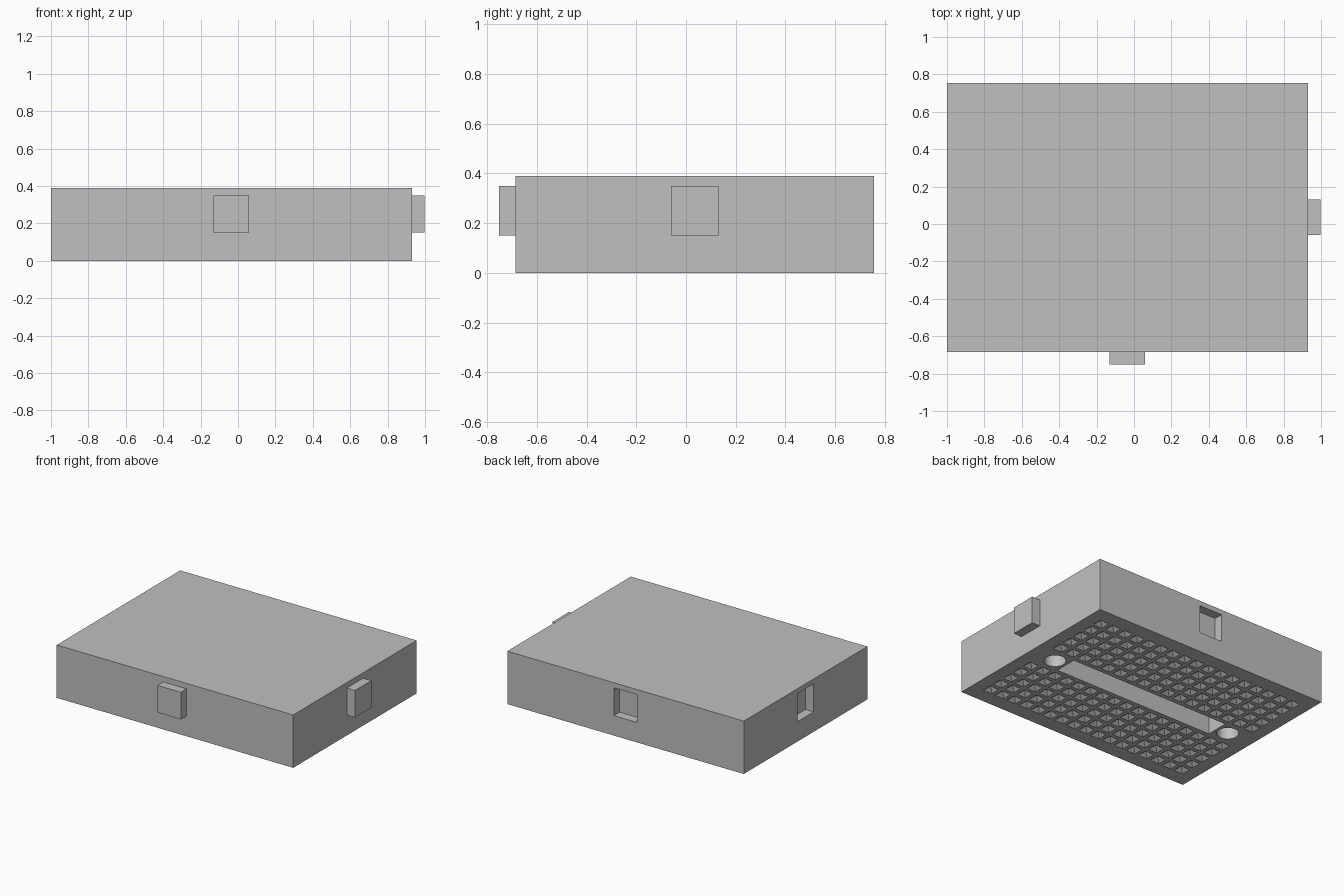
import bpy, bmesh, math
from mathutils import Matrix, Vector

cube = bpy.data.objects.get("Cube")
if cube:
    bpy.data.objects.remove(cube, do_unlink=True)

GREY = (0.53, 0.53, 0.53, 1)
grey = bpy.data.materials.new("plain grey")
grey.use_nodes = True
grey.diffuse_color = GREY
grey.node_tree.nodes["Principled BSDF"].inputs["Base Color"].default_value = GREY

CX, CY = -0.035, 0.035        # centre of the block
HX, HY, HEIGHT = 0.965, 0.72, 0.39
TAB = 0.067                   # how far the tabs stick out
PITCH = 0.104                 # contact spacing
UNDER = 0.02                  # cutters reach this far below the base


def make_object(name, bm):
    mesh = bpy.data.meshes.new(name)
    bm.to_mesh(mesh)
    bm.free()
    mesh.materials.append(grey)
    obj = bpy.data.objects.new(name, mesh)
    bpy.context.collection.objects.link(obj)
    return obj


def add_box(bm, low, high):
    low, high = Vector(low), Vector(high)
    size = Matrix.Diagonal((*(high - low), 1))
    bmesh.ops.create_cube(bm, size=1, matrix=Matrix.Translation((low + high) / 2) @ size)


def add_cone(bm, x, y, low, high, r_low, r_high, sides, turn=0):
    place = Matrix.Translation((x, y, (low + high) / 2)) @ Matrix.Rotation(turn, 4, "Z")
    bmesh.ops.create_cone(bm, cap_ends=True, segments=sides, radius1=r_low,
                          radius2=r_high, depth=high - low, matrix=place)


def cut(target, bm):
    cutter = make_object("cutter", bm)
    cutter.hide_render = True
    mod = target.modifiers.new("cut", "BOOLEAN")
    mod.operation, mod.solver, mod.object = "DIFFERENCE", "EXACT", cutter
    bpy.context.view_layer.objects.active = target
    bpy.ops.object.modifier_apply(modifier=mod.name)
    bpy.data.objects.remove(cutter, do_unlink=True)


# Main block
bm = bmesh.new()
add_box(bm, (CX - HX, CY - HY, 0), (CX + HX, CY + HY, HEIGHT))
block = make_object("block", bm)

# Interlocking slots, central trench and the two blind screw holes
bm = bmesh.new()
w, z0, z1 = 0.095, 0.147, 0.353
add_box(bm, (CX - w, CY + HY - TAB, z0), (CX + w, CY + HY + TAB, z1))
add_box(bm, (CX - HX - TAB, CY - w, z0), (CX - HX + TAB, CY + w, z1))
add_box(bm, (CX - 0.66, CY - 0.085, -UNDER), (CX + 0.66, CY + 0.085, 0.2))
for side in (-1, 1):
    add_cone(bm, CX + side * 0.753, CY, -UNDER, 0.2, 0.074, 0.074, 32)
cut(block, bm)

# Contact pits: two banks of five rows, seventeen columns
bm = bmesh.new()
half, deep, below = 0.037, 0.03, 0.01
radius = half * (deep + below) / deep * math.sqrt(2)
for col in range(-8, 9):
    for row in range(5):
        for side in (-1, 1):
            add_cone(bm, CX + col * PITCH, CY + side * (row + 1.5) * PITCH,
                     -below, deep, radius, 0, 4, math.pi / 4)
cut(block, bm)

# Interlocking tabs
bm = bmesh.new()
add_box(bm, (CX - w, CY - HY - TAB, 0.15), (CX + w, CY - HY, 0.35))
front_tab = make_object("front_tab", bm)
bm = bmesh.new()
add_box(bm, (CX + HX, CY - w, 0.15), (CX + HX + TAB, CY + w, 0.35))
left_tab = make_object("left_tab", bm)

# Smooth hole walls, sharp corners elsewhere
bpy.ops.object.select_all(action="DESELECT")
block.select_set(True)
bpy.context.view_layer.objects.active = block
bpy.ops.object.shade_smooth_by_angle(angle=math.radians(30))
